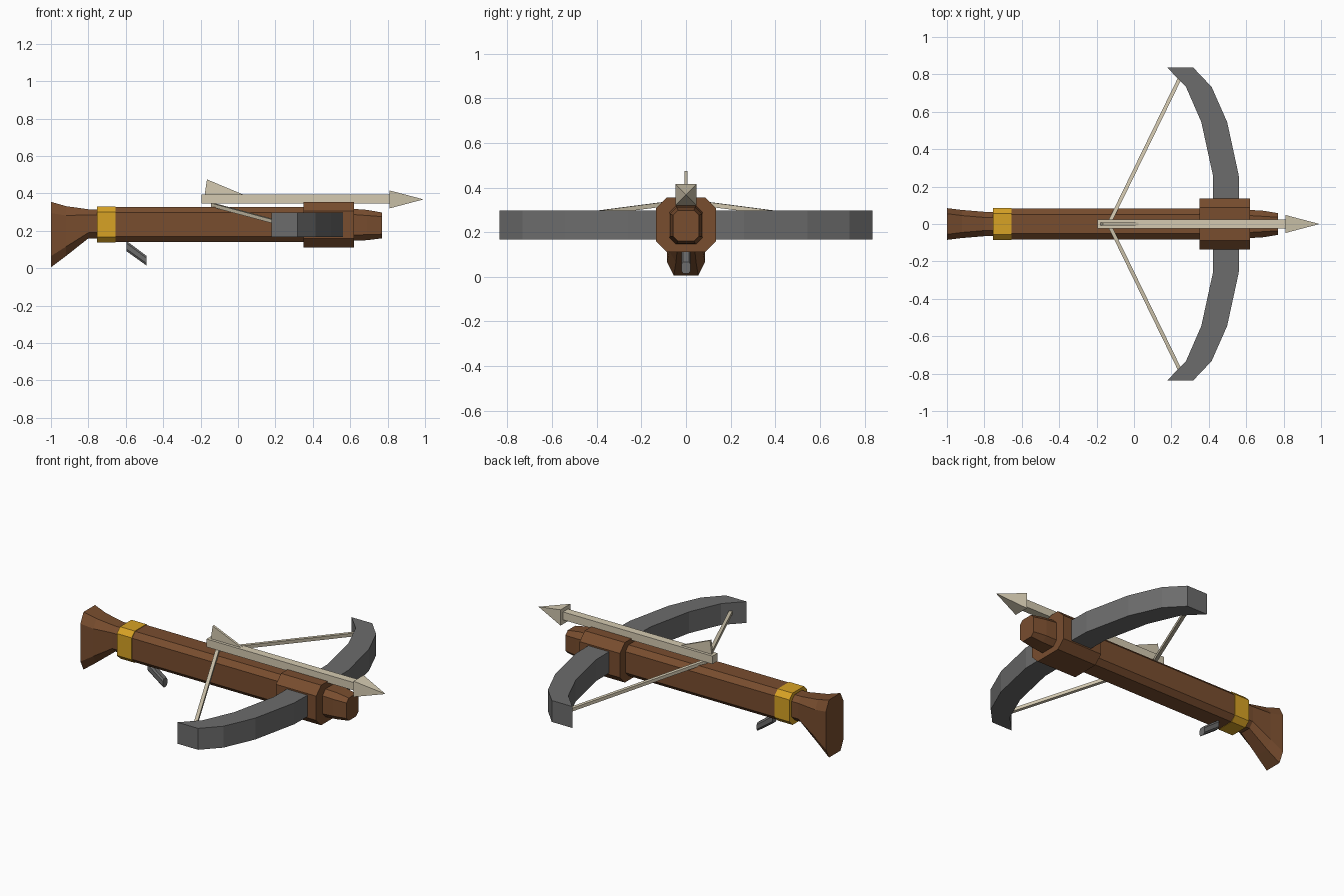
import bpy
import bmesh
from mathutils import Vector

cube = bpy.data.objects.get("Cube")
if cube:
    bpy.data.objects.remove(cube, do_unlink=True)


def make_material(name, rgb):
    mat = bpy.data.materials.new(name)
    mat.use_nodes = True
    mat.diffuse_color = (*rgb, 1)
    mat.node_tree.nodes["Principled BSDF"].inputs["Base Color"].default_value = (*rgb, 1)
    return mat


wood = make_material("brown wood", (0.19, 0.075, 0.028))
brass = make_material("gold brass", (0.68, 0.36, 0.018))
iron = make_material("grey iron", (0.15, 0.15, 0.15))
pale = make_material("pale cream wood", (0.66, 0.59, 0.44))


def loft(name, rings, mat):
    """Skin a row of equal-sized point rings and cap both ends."""
    bm = bmesh.new()
    rows = [[bm.verts.new(p) for p in ring] for ring in rings]
    n = len(rows[0])
    for a, b in zip(rows, rows[1:]):
        for i in range(n):
            j = (i + 1) % n
            bm.faces.new((a[i], a[j], b[j], b[i]))
    bm.faces.new(rows[0])
    bm.faces.new(rows[-1])
    bmesh.ops.remove_doubles(bm, verts=bm.verts, dist=0.0001)
    bmesh.ops.recalc_face_normals(bm, faces=bm.faces)
    mesh = bpy.data.meshes.new(name)
    bm.to_mesh(mesh)
    bm.free()
    mesh.materials.append(mat)
    obj = bpy.data.objects.new(name, mesh)
    bpy.context.collection.objects.link(obj)
    return obj


def octagon(x, w, z0, z1, cy=0.03, cz=0.03):
    """Chamfered rectangle across the x axis."""
    half = [(w - cy, z0), (w, z0 + cz), (w, z1 - cz), (w - cy, z1)]
    return [(x, y, z) for y, z in half] + [(x, -y, z) for y, z in reversed(half)]


def square(x, r, z):
    return [(x, a * r, z + b * r) for a, b in ((-1, -1), (1, -1), (1, 1), (-1, 1))]


# Stock: flared butt, main beam and tapered nose
loft("butt", [octagon(-1, 0.085, 0.005, 0.355, 0.03, 0.06),
              octagon(-0.92, 0.075, 0.065, 0.332, 0.03, 0.05),
              octagon(-0.8, 0.065, 0.16, 0.315),
              octagon(-0.74, 0.065, 0.16, 0.315)], wood)
loft("stock_beam", [octagon(-0.67, 0.082, 0.14, 0.328),
                    octagon(0.5, 0.082, 0.14, 0.328)], wood)
loft("stock_nose", [octagon(0.5, 0.077, 0.145, 0.32),
                    octagon(0.62, 0.075, 0.147, 0.317),
                    octagon(0.69, 0.071, 0.15, 0.312),
                    octagon(0.77, 0.058, 0.16, 0.298, 0.022, 0.022)], wood)
loft("bow_mount", [octagon(0.35, 0.135, 0.112, 0.355, 0.048, 0.048),
                   octagon(0.62, 0.135, 0.112, 0.355, 0.048, 0.048)], wood)
loft("stock_band", [octagon(-0.755, 0.085, 0.138, 0.331),
                    octagon(-0.655, 0.085, 0.138, 0.331)], brass)

# Trigger
loft("trigger", [octagon(-0.595, 0.021, 0.09, 0.145, 0.008, 0.012),
                 octagon(-0.49, 0.021, 0.015, 0.067, 0.008, 0.012)], iron)

# Bow limbs: (y, rear x, front x) stations mirrored across the stock
limb = [(0.0, 0.425, 0.565), (0.26, 0.422, 0.56), (0.545, 0.36, 0.498),
        (0.733, 0.278, 0.415), (0.836, 0.178, 0.317)]
stations = [(-y, a, b) for y, a, b in reversed(limb[1:])] + limb
loft("bow", [[(a, y, 0.168), (b, y, 0.168), (b, y, 0.298), (a, y, 0.298)]
             for y, a, b in stations], iron)


# Bowstring: a thin square strand to each limb tip
def strand(name, start, end, r):
    start, end = Vector(start), Vector(end)
    side = (end - start).cross(Vector((0, 0, 1))).normalized() * r
    up = side.cross(end - start).normalized() * r
    loft(name, [[p - side - up, p + side - up, p + side + up, p - side + up]
                for p in (start, end)], pale)


for label, s in (("left", 1), ("right", -1)):
    strand(label + "_string", (-0.135, 0, 0.338), (0.25, s * 0.79, 0.235), 0.01)

# Bolt: shaft, pyramid head and upright fin
loft("bolt_shaft", [square(-0.195, 0.024, 0.37), square(0.82, 0.024, 0.37)], pale)
loft("bolt_head", [square(0.81, 0.048, 0.368), square(0.99, 0.0005, 0.368)], pale)
fin = [(-0.18, 0.38), (-0.166, 0.475), (0.025, 0.395), (0.025, 0.38)]
loft("bolt_fin", [[(x, y, z) for x, z in fin] for y in (-0.007, 0.007)], pale)
